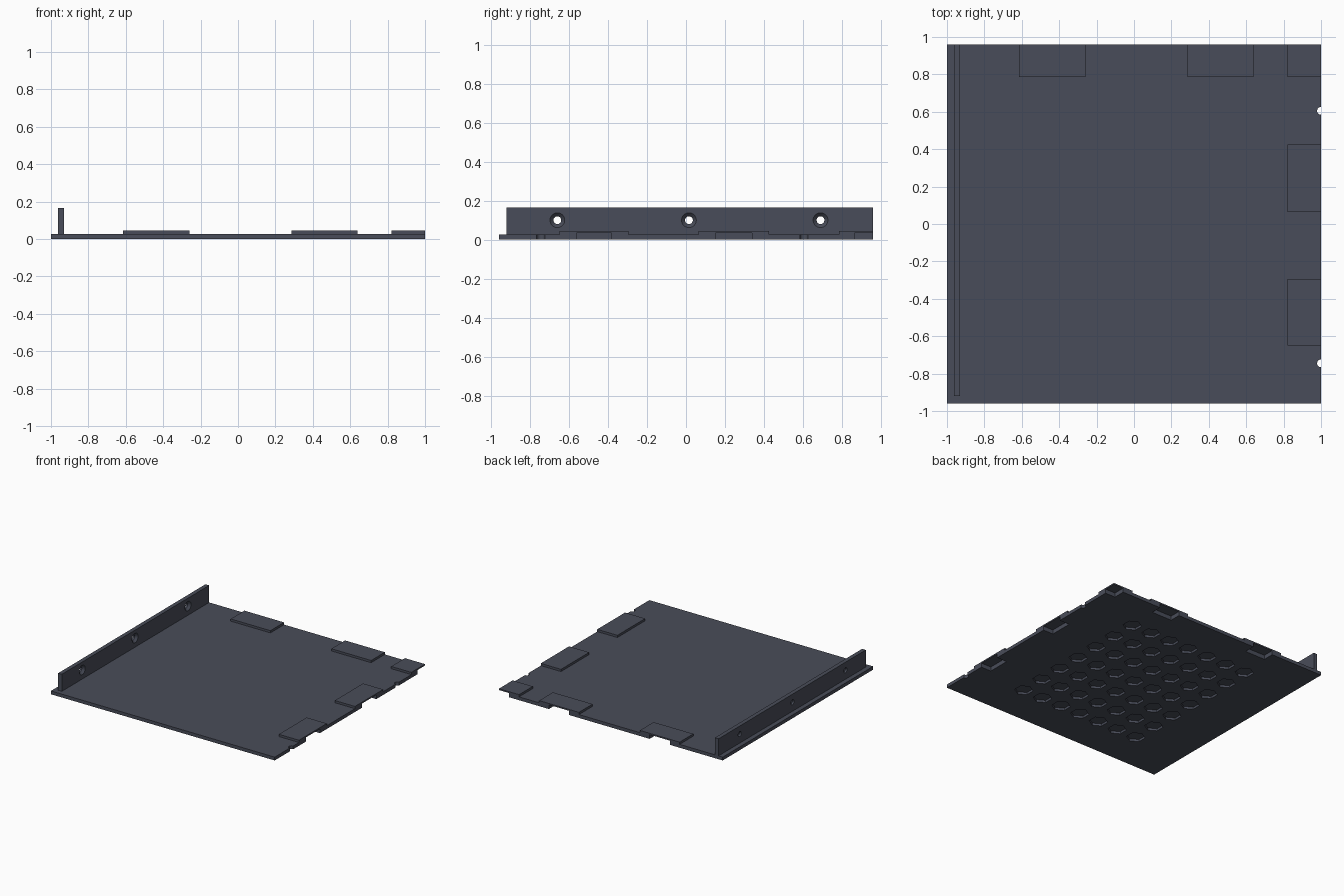
import bpy, bmesh, math
from mathutils import Matrix, Vector

if "Cube" in bpy.data.objects:
    bpy.data.objects.remove(bpy.data.objects["Cube"])

mat = bpy.data.materials.new("slate_grey")
mat.diffuse_color = (0.066, 0.073, 0.1, 1)
mat.use_nodes = True
mat.node_tree.nodes["Principled BSDF"].inputs["Base Color"].default_value = mat.diffuse_color


def box(bm, x0, x1, y0, y1, z0, z1):
    size = Matrix.Diagonal((x1 - x0, y1 - y0, z1 - z0, 1))
    centre = Matrix.Translation(((x0 + x1) / 2, (y0 + y1) / 2, (z0 + z1) / 2))
    bmesh.ops.create_cube(bm, size=1, matrix=centre @ size)


def prism(bm, centre, r1, r2, depth, sides, rot=Matrix.Identity(4)):
    bmesh.ops.create_cone(bm, cap_ends=True, segments=sides, radius1=r1, radius2=r2,
                          depth=depth, matrix=Matrix.Translation(Vector(centre)) @ rot)


def make(name, bm):
    me = bpy.data.meshes.new(name)
    bm.to_mesh(me)
    bm.free()
    ob = bpy.data.objects.new(name, me)
    me.materials.append(mat)
    bpy.context.collection.objects.link(ob)
    return ob


def cut(ob, cutter):
    mod = ob.modifiers.new("cut", 'BOOLEAN')
    mod.operation, mod.solver, mod.object = 'DIFFERENCE', 'EXACT', cutter
    bpy.context.view_layer.objects.active = ob
    bpy.ops.object.modifier_apply(modifier=mod.name)


W, D, T = 1.0, 0.96, 0.027       # half width, half depth, plate thickness
M, SLOT = 0.087, 0.09            # pad margin around slot, slot depth

# Pad footprints along the back edge, the right edge and the shared corner
back = [(-0.615, -0.26), (0.285, 0.64)]
right = [(0.065, 0.425), (-0.65, -0.295)]
pads = [(a, b, 0.785, D) for a, b in back] + [(0.82, W, a, b) for a, b in right]
pads.append((0.82, W, 0.785, D))

# Base plate
bm = bmesh.new()
box(bm, -W, W, -D, D, 0, T)
plate = make("base_plate", bm)

# Raised pads over the joint slots
bm = bmesh.new()
for p in pads:
    box(bm, *p, T, 0.045)
raised = make("raised_pads", bm)

# Joint slots open to the edges and the underside
bm = bmesh.new()
for a, b in back:
    box(bm, a + M, b - M, D - SLOT, D + 0.1, -0.1, 0.034)
for a, b in right:
    box(bm, W - SLOT, W + 0.1, a + M, b - M, -0.1, 0.034)
box(bm, W - SLOT, W + 0.1, D - SLOT - 0.005, D + 0.1, -0.1, 0.034)
slots = make("slot_cutter", bm)
cut(plate, slots)
cut(raised, slots)

# Hexagonal pockets underneath and half-round notches on the right edge
bm = bmesh.new()
R = 0.0693
for i in range(-3, 4):
    for j in range(-3, 4):
        prism(bm, (i * 3 * R * math.cos(math.pi / 6), j * 3 * R, -0.016),
              R, R, 0.068, 6)
for y in (0.605, -0.745):
    prism(bm, (W, y, 0), 0.021, 0.021, 0.3, 32)
pockets = make("pocket_cutter", bm)
cut(plate, pockets)

# Upright wall with countersunk screw holes
bm = bmesh.new()
box(bm, -0.963, -0.93, -0.92, D, T, 0.165)
wall = make("side_wall", bm)
turn = Matrix.Rotation(math.pi / 2, 4, 'Y')
bores, sinks = bmesh.new(), bmesh.new()
for y in (-0.66, 0.015, 0.69):
    prism(bores, (-0.95, y, 0.1), 0.02, 0.02, 0.2, 32, turn)
    prism(sinks, (-0.939, y, 0.1), 0.018, 0.04, 0.022, 32, turn)
bore_cutter = make("bore_cutter", bores)
sink_cutter = make("countersink_cutter", sinks)
cut(wall, bore_cutter)
cut(wall, sink_cutter)

# Remove helpers
for helper in (slots, pockets, bore_cutter, sink_cutter):
    bpy.data.objects.remove(helper)

# Smooth only the round bores
for ob in (plate, wall):
    bpy.ops.object.select_all(action='DESELECT')
    ob.select_set(True)
    bpy.context.view_layer.objects.active = ob
    bpy.ops.object.shade_smooth_by_angle(angle=math.radians(30))
